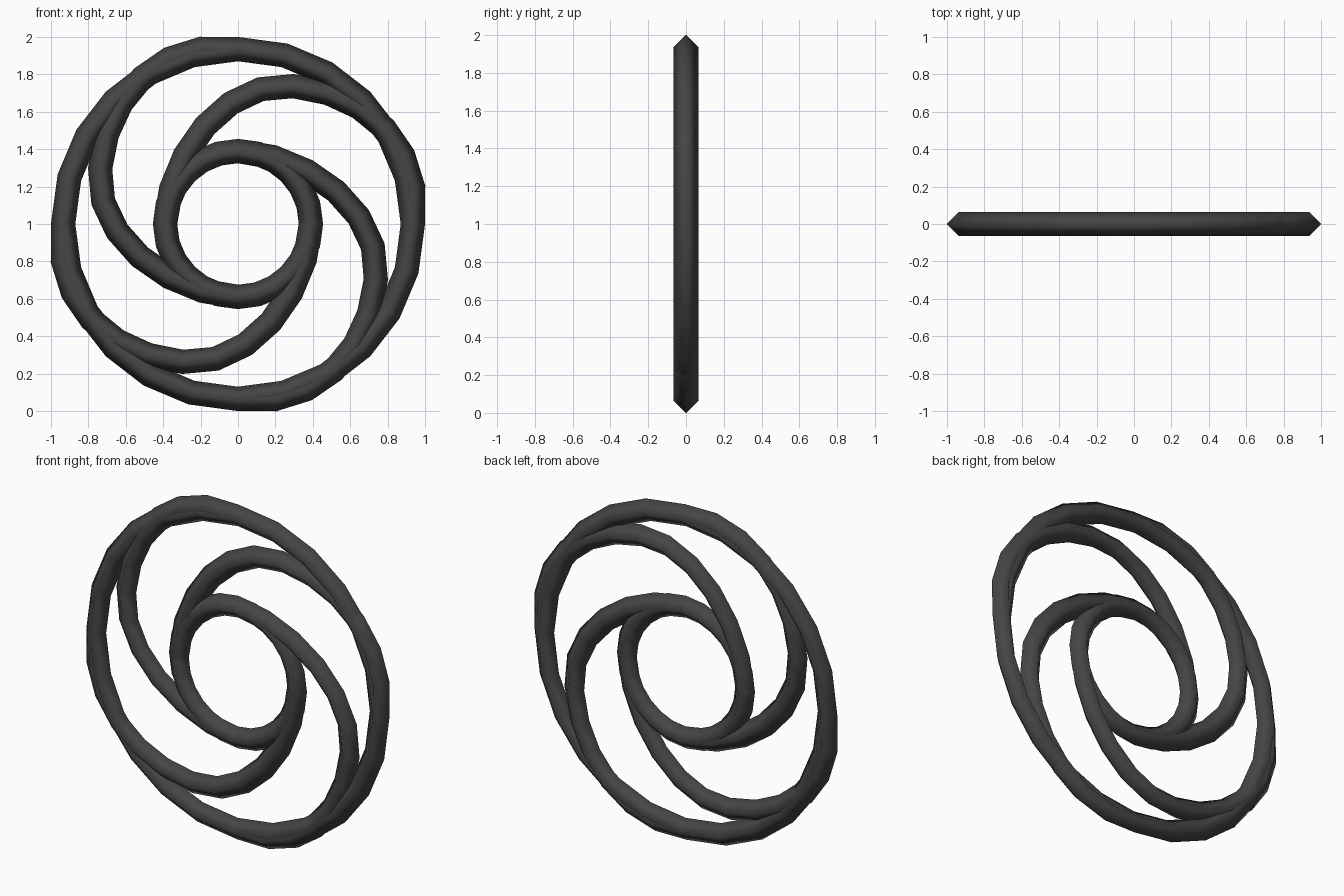
import bpy
from math import cos, sin, pi
from mathutils import Matrix

if "Cube" in bpy.data.objects:
    bpy.data.objects.remove(bpy.data.objects["Cube"])

TUBE = 0.065
CENTRE_Z = 1.0

iron = bpy.data.materials.new("dark_iron")
iron.diffuse_color = (0.06, 0.06, 0.06, 1)
iron.use_nodes = True
iron.node_tree.nodes["Principled BSDF"].inputs["Base Color"].default_value = iron.diffuse_color


def tube(name, knots, cyclic, turn=0.0):
    """Four-sided tube along bezier knots (left handle, point, right handle)."""
    curve = bpy.data.curves.new(name, 'CURVE')
    curve.dimensions = '3D'
    curve.fill_mode = 'FULL'
    curve.twist_mode = 'Z_UP'
    curve.bevel_depth = TUBE
    curve.bevel_resolution = 0
    curve.resolution_u = 6
    spline = curve.splines.new('BEZIER')
    spline.bezier_points.add(len(knots) - 1)
    for p, (left, co, right) in zip(spline.bezier_points, knots):
        p.handle_left_type = p.handle_right_type = 'FREE'
        p.co = (*co, 0)
        p.handle_left = (*left, 0)
        p.handle_right = (*right, 0)
    spline.use_cyclic_u = cyclic
    spline.resolution_u = 6
    spline.use_smooth = True
    curve.materials.append(iron)
    obj = bpy.data.objects.new(name, curve)
    bpy.context.collection.objects.link(obj)
    # stand the flat curve upright in the xz plane
    obj.matrix_world = (Matrix.Translation((0, 0, CENTRE_Z))
                        @ Matrix.Rotation(pi / 2, 4, 'X')
                        @ Matrix.Rotation(turn, 4, 'Z'))
    return obj


def ring(name, r):
    k = 0.5523 * r
    knots = []
    for i in range(4):
        c, s = cos(i * pi / 2), sin(i * pi / 2)
        knots.append(((r * c + k * s, r * s - k * c), (r * c, r * s),
                      (r * c - k * s, r * s + k * c)))
    return tube(name, knots, True)


# outer and inner rings
parts = [ring("outer_ring", 0.935), ring("inner_ring", 0.39)]

# four spiral arms from the outer ring to the inner ring
arm = [((0.87, -0.4), (0.935, 0.0), (1.0, 0.41)),
       ((0.68, 0.707), (0.295, 0.737), (-0.065, 0.772)),
       ((-0.37, 0.38), (-0.39, 0.0), (-0.40, -0.3))]
for i in range(4):
    parts.append(tube(f"spiral_arm_{i + 1}", arm, False, i * pi / 2))

# turn the curves into meshes
bpy.ops.object.select_all(action='DESELECT')
for obj in parts:
    obj.select_set(True)
bpy.context.view_layer.objects.active = parts[0]
bpy.ops.object.convert(target='MESH')
